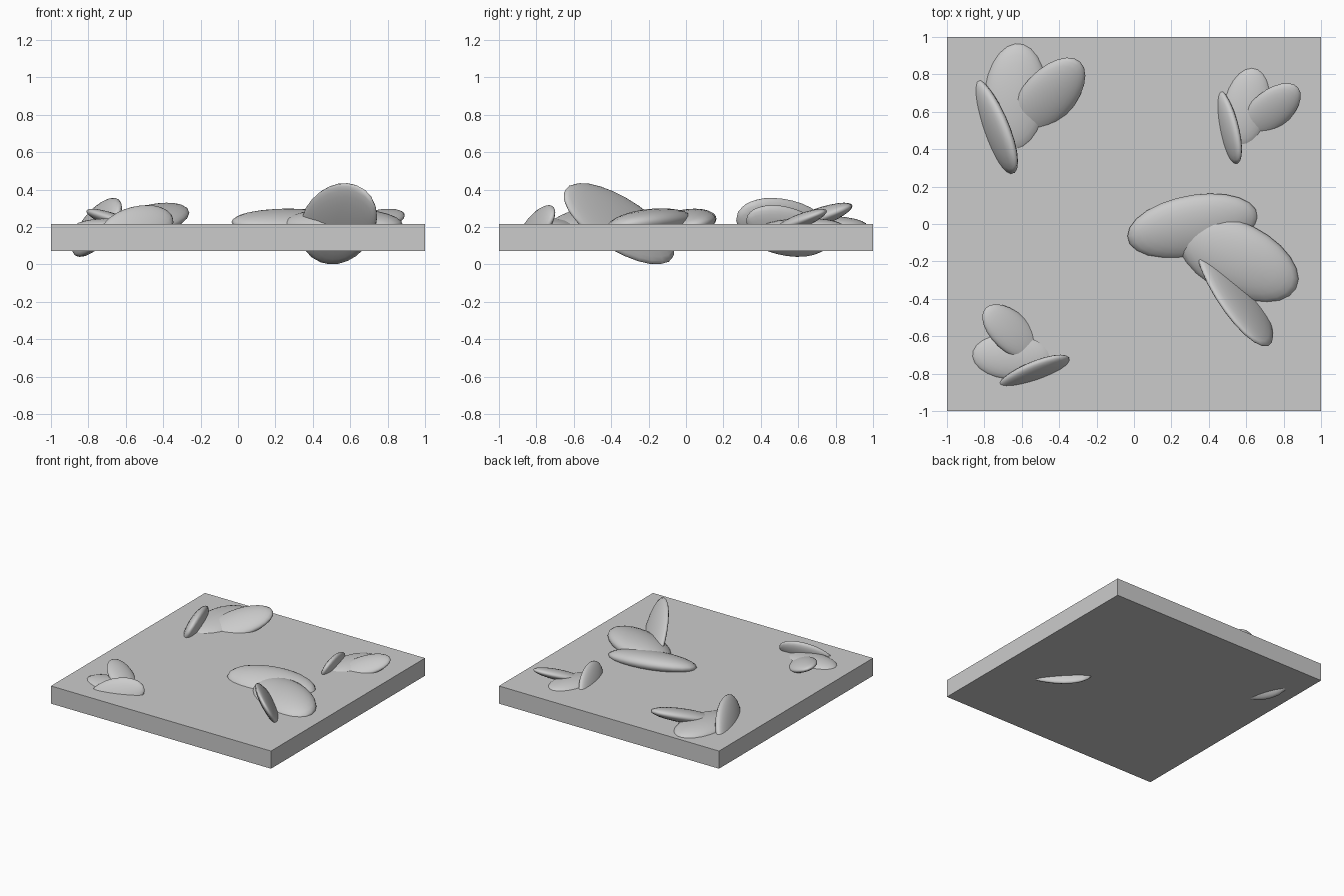
import bpy, math
from mathutils import Matrix, Vector

if "Cube" in bpy.data.objects:
    bpy.data.objects.remove(bpy.data.objects["Cube"])


def pebble(name, centre, half, xy, xz, yz, place=Matrix()):
    """Tilted ellipsoid given by its half extents and the lean between each pair of axes."""
    hx, hy, hz = half
    b = math.sqrt(1 - xy * xy)
    c = (yz - xy * xz) / b
    d = math.sqrt(max(0.01, 1 - xz * xz - c * c))
    shape = Matrix(((hx, 0, 0), (hy * xy, hy * b, 0), (hz * xz, hz * c, hz * d)))
    # aim the sphere's poles along z before shearing it to shape
    bpy.ops.mesh.primitive_uv_sphere_add(segments=24, ring_count=14, radius=1)
    ob = bpy.context.object
    ob.name = name
    ob.data.transform(place @ Matrix.Translation(centre) @ shape.to_4x4())
    bpy.ops.object.shade_smooth()
    return ob


# square slab
bpy.ops.mesh.primitive_cube_add(size=1, location=(0, 0, 0.1435))
slab = bpy.context.object
slab.name = "ground_slab"
slab.scale = (2, 2, 0.145)

# small cluster, relative to the centre of its flat pebble
SMALL = {
    "flat_pebble": ((0, 0, 0), (0.172, 0.295, 0.062), 0.08, 0.0, 0.1),
    "raised_pebble": ((0.175, 0.005, 0.04), (0.2, 0.21, 0.09), 0.54, 0.4, 0.8),
    "upright_pebble": ((-0.12, -0.147, -0.002), (0.135, 0.26, 0.158), -0.75, 0.66, -0.27),
}
CLUSTERS = [
    ("back_left", (-0.635, 0.675, 0.2), 1.0, 0),
    ("back_right", (0.60, 0.622, 0.2), 0.75, -8),
    ("front_left", (-0.65, -0.71, 0.2), 0.75, 90),
]
for label, pos, size, turn in CLUSTERS:
    place = (Matrix.Translation(pos) @ Matrix.Rotation(math.radians(turn), 4, 'Z')
             @ Matrix.Scale(size, 4))
    for part, (centre, half, xy, xz, yz) in SMALL.items():
        pebble(f"{label}_{part}", Vector(centre), half, xy, xz, yz, place)

# large cluster
pebble("large_long_pebble", Vector((0.315, -0.015, 0.215)), (0.35, 0.178, 0.083), 0.28, -0.13, 0.35)
pebble("large_flat_pebble", Vector((0.555, -0.19, 0.215)), (0.325, 0.235, 0.085), -0.45, 0.0, 0.25)
pebble("large_upright_pebble", Vector((0.537, -0.358, 0.2175)), (0.207, 0.297, 0.2175), -0.8, 0.17, -0.68)
